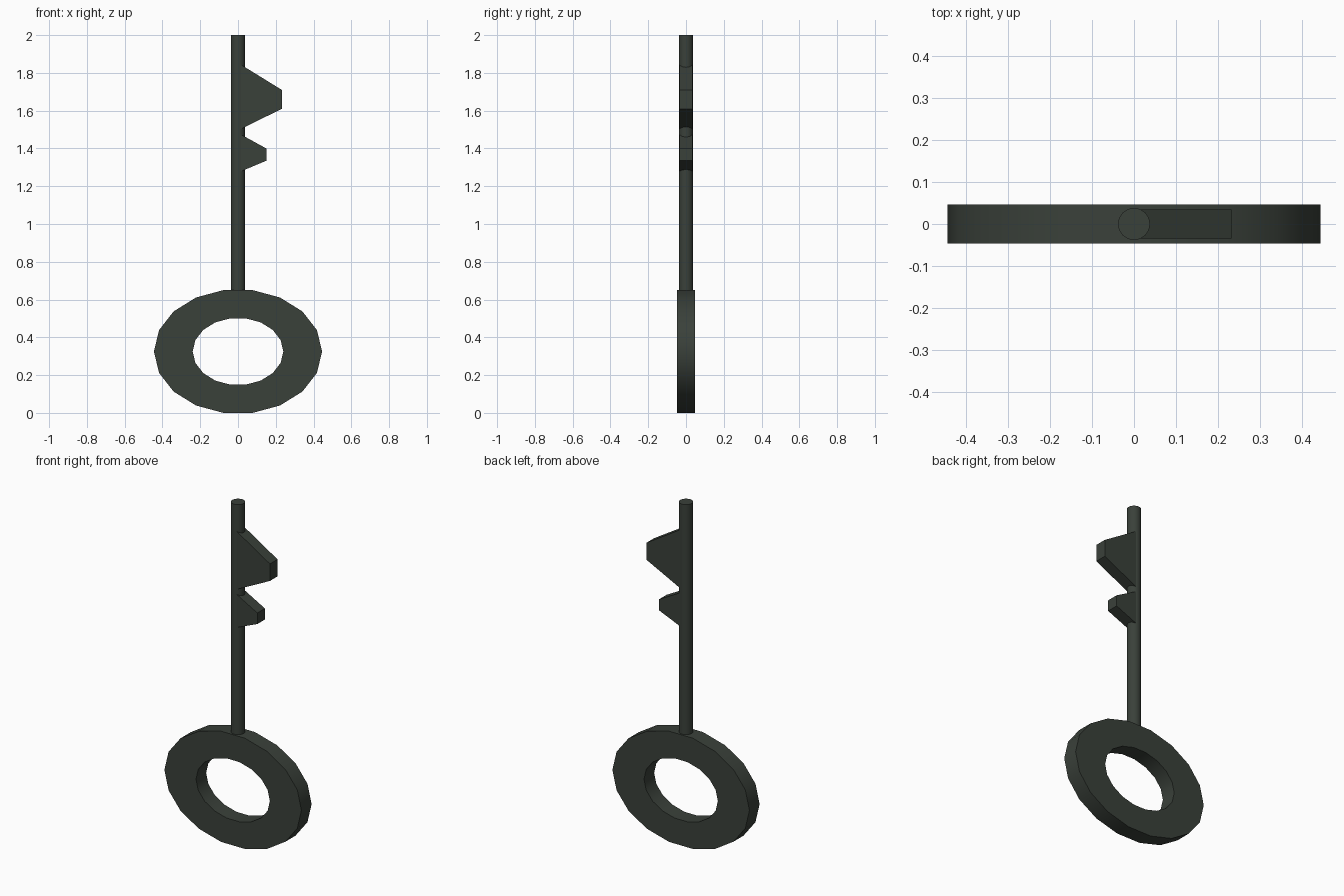
import bpy, bmesh, math

cube = bpy.data.objects.get("Cube")
if cube:
    bpy.data.objects.remove(cube)

iron = bpy.data.materials.new("dark_iron")
iron.use_nodes = True
colour = (0.042, 0.052, 0.042, 1)
iron.diffuse_color = colour
iron.node_tree.nodes["Principled BSDF"].inputs["Base Color"].default_value = colour


def finish(name, bm, smooth=None):
    """Turn a bmesh into a named, coloured object."""
    bmesh.ops.recalc_face_normals(bm, faces=bm.faces)
    mesh = bpy.data.meshes.new(name)
    bm.to_mesh(mesh)
    bm.free()
    mesh.materials.append(iron)
    obj = bpy.data.objects.new(name, mesh)
    bpy.context.collection.objects.link(obj)
    if smooth:
        bpy.ops.object.select_all(action="DESELECT")
        obj.select_set(True)
        bpy.context.view_layer.objects.active = obj
        bpy.ops.object.shade_smooth_by_angle(angle=math.radians(smooth))


def oval(bm, rx, rz, y, z, sides):
    angles = [math.tau * i / sides for i in range(sides)]
    return [bm.verts.new((rx * math.cos(a), y, z + rz * math.sin(a))) for a in angles]


# Oval handle ring: four loops bridged into a rectangular section
SIDES, DEPTH, MID = 18, 0.047, 0.325
bm = bmesh.new()
loops = [oval(bm, rx, rz, y, MID, SIDES) for rx, rz, y in (
    (0.445, 0.33, -DEPTH), (0.445, 0.33, DEPTH),
    (0.24, 0.178, DEPTH), (0.24, 0.178, -DEPTH))]
for k in range(4):
    a, b = loops[k], loops[(k + 1) % 4]
    for i in range(SIDES):
        j = (i + 1) % SIDES
        bm.faces.new((a[i], a[j], b[j], b[i]))
finish("handle_ring", bm, 50)

# Round shaft, its foot sunk into the ring
bm = bmesh.new()
bottom, top = 0.6, 2.0
bmesh.ops.create_cone(bm, cap_ends=True, segments=24, radius1=0.038,
                      radius2=0.038, depth=top - bottom)
bmesh.ops.translate(bm, verts=bm.verts, vec=(0, 0, (top + bottom) / 2))
finish("shaft", bm, 40)


def tooth(name, tip, outline):
    """Tapered tooth: root top, tip top, tip bottom, root bottom heights."""
    bm = bmesh.new()
    face = bm.faces.new([bm.verts.new((x, -0.035, z))
                         for x, z in zip((0, tip, tip, 0), outline)])
    grown = bmesh.ops.extrude_face_region(bm, geom=[face])["geom"]
    bmesh.ops.translate(bm, vec=(0, 0.07, 0),
                        verts=[v for v in grown if isinstance(v, bmesh.types.BMVert)])
    finish(name, bm)


tooth("upper_tooth", 0.232, (1.853, 1.71, 1.61, 1.495))
tooth("lower_tooth", 0.15, (1.482, 1.40, 1.335, 1.272))
